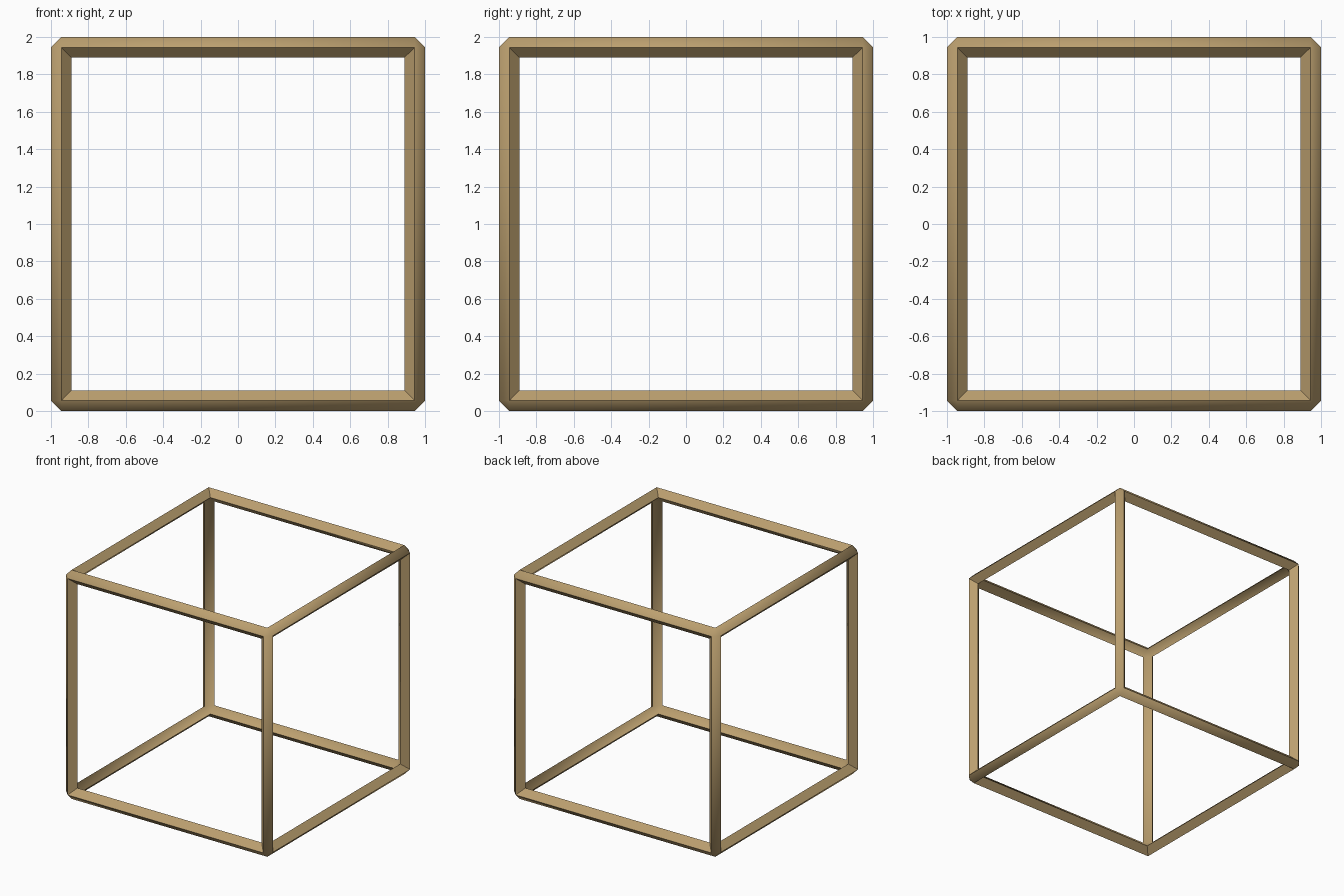
import bpy, bmesh
from math import radians
from itertools import product

if "Cube" in bpy.data.objects:
    bpy.data.objects.remove(bpy.data.objects["Cube"])

A, D, H = 0.945, 0.055, 1.0   # bar centre line, half diagonal of bar, lift to ground
OUT, IN = A + D, A - D

bm = bmesh.new()


def face(points):
    bm.faces.new([bm.verts.new(p) for p in points])


def bar_ring(axis, s, t, end):
    """Diamond cross-section at one mitred end of a bar running along an axis."""
    ring = []
    for u, v, w in ((OUT, A, A), (A, OUT, A), (IN, A, IN), (A, IN, IN)):
        p = [0, 0, 0]
        p[axis], p[(axis + 1) % 3], p[(axis + 2) % 3] = end * w, s * u, t * v
        ring.append(p)
    return ring


# twelve diamond-section bars
for axis in range(3):
    for s, t in product((-1, 1), repeat=2):
        lo, hi = bar_ring(axis, s, t, -1), bar_ring(axis, s, t, 1)
        for i in range(4):
            j = (i + 1) % 4
            face((lo[i], lo[j], hi[j], hi[i]))

# small triangles closing each corner, outside and inside
for sx, sy, sz in product((-1, 1), repeat=3):
    face(((sx * OUT, sy * A, sz * A), (sx * A, sy * OUT, sz * A), (sx * A, sy * A, sz * OUT)))
    face(((sx * A, sy * IN, sz * IN), (sx * IN, sy * A, sz * IN), (sx * IN, sy * IN, sz * A)))

bmesh.ops.remove_doubles(bm, verts=bm.verts, dist=1e-4)
bmesh.ops.recalc_face_normals(bm, faces=bm.faces)
bmesh.ops.translate(bm, verts=bm.verts, vec=(0, 0, H))

mesh = bpy.data.meshes.new("cube_frame")
bm.to_mesh(mesh)
bm.free()
frame = bpy.data.objects.new("cube_frame", mesh)
bpy.context.collection.objects.link(frame)

# wood colour
wood = bpy.data.materials.new("wood")
wood.diffuse_color = (0.50, 0.35, 0.16, 1)
wood.use_nodes = True
wood.node_tree.nodes["Principled BSDF"].inputs["Base Color"].default_value = wood.diffuse_color
mesh.materials.append(wood)

# soft outer faces, sharp ridges
bpy.context.view_layer.objects.active = frame
frame.select_set(True)
bpy.ops.object.shade_smooth_by_angle(angle=radians(40))
